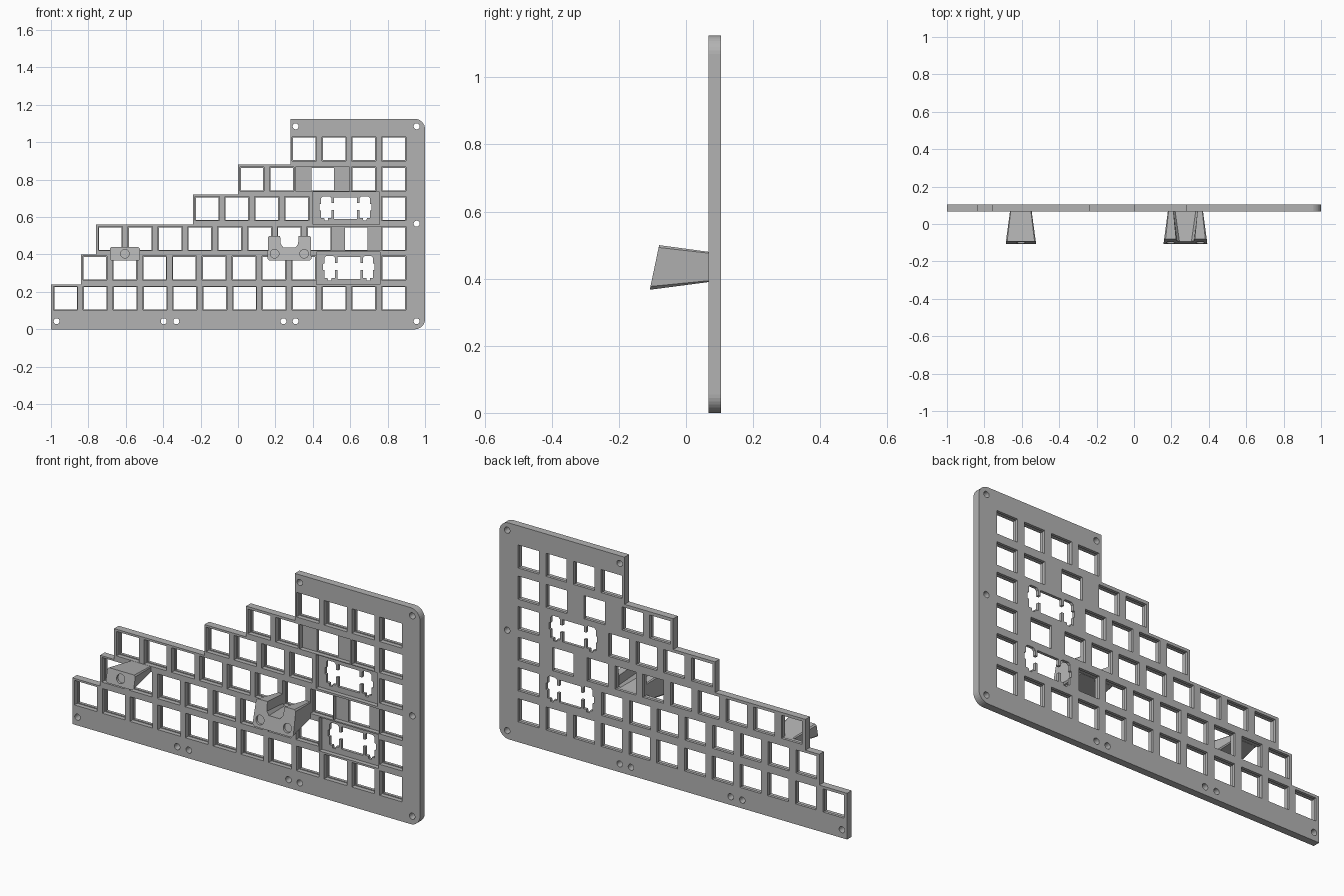
import bpy, bmesh, math

cube = bpy.data.objects.get("Cube")
if cube:
    bpy.data.objects.remove(cube, do_unlink=True)

FRONT, LEDGE, BACK = 0.067, 0.09, 0.105   # depth of plate front, recess floor, plate back
PITCH = 0.1595

grey = bpy.data.materials.new("Plain grey")
grey.use_nodes = True
grey.diffuse_color = (0.45, 0.45, 0.45, 1)
grey.node_tree.nodes["Principled BSDF"].inputs["Base Color"].default_value = grey.diffuse_color


def loft(bm, front, back):
    """Solid between two outlines of (x, y, z) points."""
    a = [bm.verts.new(p) for p in front]
    b = [bm.verts.new(p) for p in back]
    bm.faces.new(a)
    bm.faces.new(b[::-1])
    for i in range(len(a)):
        j = (i + 1) % len(a)
        bm.faces.new((a[j], a[i], b[i], b[j]))


def prism(bm, outline, y0, y1):
    loft(bm, [(x, y0, z) for x, z in outline], [(x, y1, z) for x, z in outline])


def rect(x, z, w, h):
    return [(x - w / 2, z - h / 2), (x + w / 2, z - h / 2), (x + w / 2, z + h / 2), (x - w / 2, z + h / 2)]


def circle(x, z, r, n=24):
    return [(x + r * math.cos(i * math.tau / n), z + r * math.sin(i * math.tau / n)) for i in range(n)]


def mirrored(half, cx, cz=0):
    """Close a right-hand half outline around x = cx."""
    return [(cx + x, cz + z) for x, z in half] + [(cx - x, cz + z) for x, z in reversed(half)]


def finish(bm, name):
    bmesh.ops.recalc_face_normals(bm, faces=bm.faces[:])
    mesh = bpy.data.meshes.new(name)
    bm.to_mesh(mesh)
    bm.free()
    mesh.materials.append(grey)
    obj = bpy.data.objects.new(name, mesh)
    bpy.context.collection.objects.link(obj)
    return obj


def cut(target, bm):
    """Subtract the solids in bm from the target and bake the result."""
    cutter = finish(bm, "cutter")
    cutter.hide_render = True
    mod = target.modifiers.new("cut", "BOOLEAN")
    mod.operation, mod.solver, mod.object = "DIFFERENCE", "EXACT", cutter
    bpy.context.view_layer.objects.active = target
    bpy.ops.object.modifier_apply(modifier=mod.name)
    bpy.data.objects.remove(cutter, do_unlink=True)


# Stepped plate with rounded right corners
R, TOP = 0.055, 1.125


def corner(cx, cz, start):
    return [(cx + R * math.cos(start + k * math.pi / 16), cz + R * math.sin(start + k * math.pi / 16))
            for k in range(9)]


outline = [(-1, 0)] + corner(1 - R, R, -math.pi / 2) + corner(1 - R, TOP - R, 0)
steps = [(0.28, TOP), (0, 0.88), (-0.24, 0.72), (-0.76, 0.56), (-0.84, 0.4), (-1, 0.24)]
for i, (x, z) in enumerate(steps):
    outline.append((x, z))
    if i + 1 < len(steps):
        outline.append((x, steps[i + 1][1]))
bm = bmesh.new()
prism(bm, outline, FRONT, BACK)
plate = finish(bm, "switch_plate")

# Key rows: height, first centre, count, extra centres
rows = [(0.166, -0.922, 12, []), (0.327, -0.765, 8, [0.833]), (0.485, -0.682, 8, [0.633, 0.833]),
        (0.645, -0.165, 4, [0.833]), (0.803, 0.075, 2, [0.452, 0.672, 0.833]), (0.965, 0.354, 4, [])]
keys = [(x, z) for z, x0, n, extra in rows for x in [x0 + PITCH * i for i in range(n)] + extra]
wide = {(0.452, 0.803): 0.29, (0.633, 0.485): 0.262}

# Recesses behind the keys and around the two long-key openings
bm = bmesh.new()
for key in keys:
    prism(bm, rect(*key, wide.get(key, 0.13), 0.128), FRONT - 0.02, LEDGE)
prism(bm, rect(0.578, 0.6475, 0.355, 0.175), FRONT - 0.02, LEDGE)
prism(bm, rect(0.59, 0.327, 0.34, 0.175), FRONT - 0.02, LEDGE)
cut(plate, bm)

# Through openings: keys, stabilised long keys, screw holes
long_key = [(0.062, -0.058), (0.062, -0.01), (0.075, -0.01), (0.075, -0.053), (0.093, -0.053),
            (0.095, -0.066), (0.112, -0.066), (0.114, -0.053), (0.13, -0.053), (0.13, -0.012),
            (0.138, -0.01), (0.138, 0.022), (0.13, 0.024), (0.13, 0.054), (0.12, 0.064),
            (0.085, 0.064), (0.075, 0.054), (0.075, 0.027), (0.062, 0.027), (0.062, 0.058)]
screws = [(x, 0.043) for x in (-0.97, -0.397, -0.33, 0.243, 0.308, 0.955)]
screws += [(0.955, 0.565), (0.955, 1.085), (0.308, 1.085)]
bm = bmesh.new()
for key in keys:
    prism(bm, rect(*key, 0.12, 0.12), FRONT - 0.02, BACK + 0.02)
for centre in [(0.575, 0.647), (0.593, 0.328)]:
    prism(bm, mirrored(long_key, *centre), FRONT - 0.02, BACK + 0.02)
for screw in screws:
    prism(bm, circle(*screw, 0.016), FRONT - 0.02, BACK + 0.02)
cut(plate, bm)


# Feet: tapered blocks with a sloping end face and shallow round pockets
def end_y(z):
    return -0.108 + (z - 0.367) * 0.21


def foot(name, cx, end_half, root_half, pockets):
    bm = bmesh.new()
    loft(bm, [(x, end_y(z), z) for x, z in mirrored(end_half, cx)],
         [(x, FRONT + 0.001, z) for x, z in mirrored(root_half, cx)])
    obj = finish(bm, name)
    bm = bmesh.new()
    for x in pockets:
        ring = circle(x, 0.404, 0.023)
        loft(bm, [(px, end_y(pz) - 0.03, pz) for px, pz in ring],
             [(px, end_y(pz) + 0.012, pz) for px, pz in ring])
    cut(obj, bm)


foot("right_foot", -0.605,
     [(0.073, 0.367), (0.08, 0.374), (0.08, 0.433), (0.073, 0.44)],
     [(0.054, 0.39), (0.058, 0.394), (0.058, 0.416), (0.054, 0.42)], [-0.605])
foot("left_forked_foot", 0.275,
     [(0.107, 0.367), (0.117, 0.377), (0.114, 0.493), (0.106, 0.5), (0.05, 0.5), (0.046, 0.455), (0.032, 0.437)],
     [(0.09, 0.39), (0.094, 0.394), (0.094, 0.476), (0.09, 0.48), (0.064, 0.48), (0.064, 0.43), (0.055, 0.42)],
     [0.196, 0.354])
